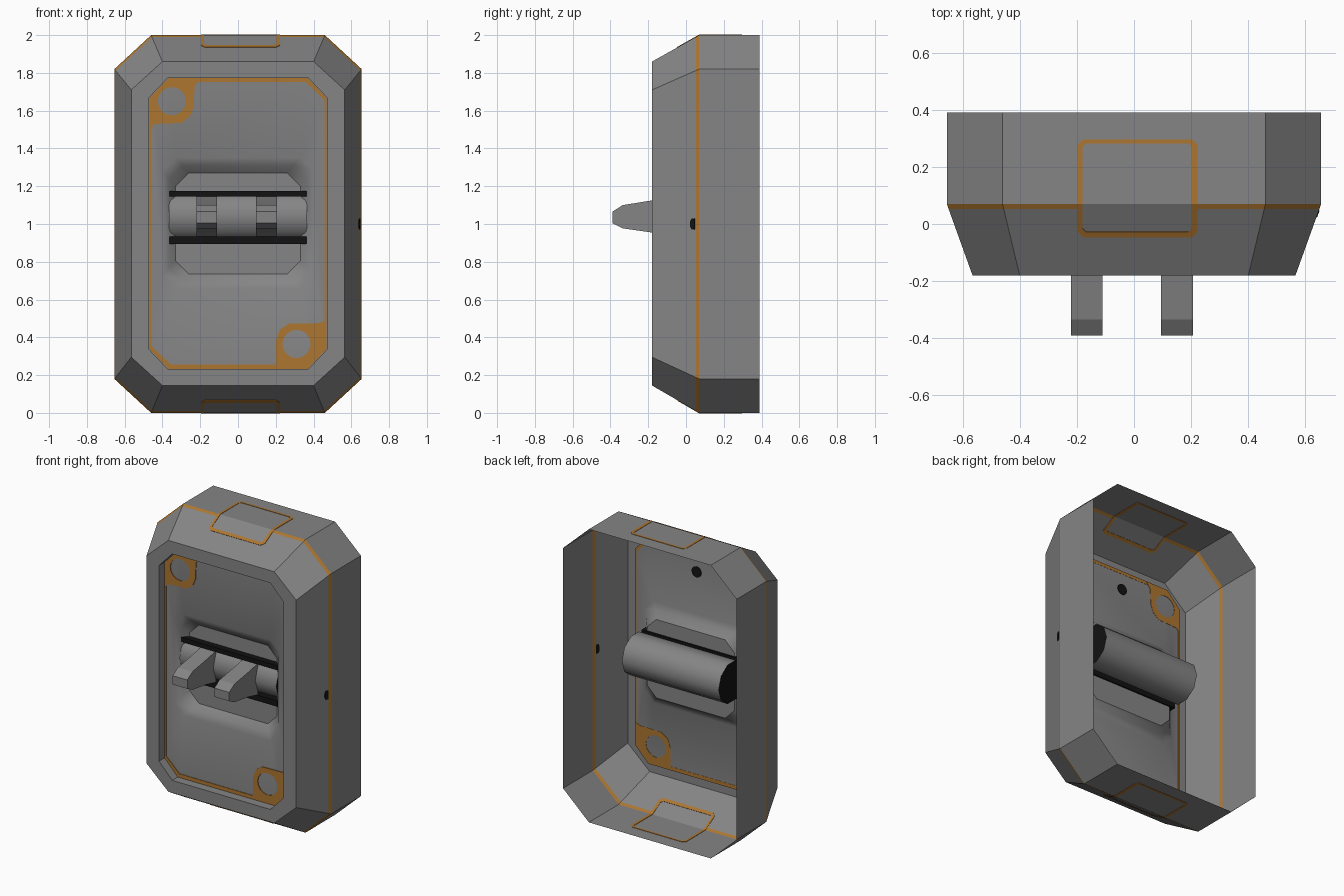
import bpy, bmesh, math

if "Cube" in bpy.data.objects:
    bpy.data.objects.remove(bpy.data.objects["Cube"])


def material(name, rgb):
    m = bpy.data.materials.new(name)
    m.diffuse_color = (*rgb, 1)
    m.use_nodes = True
    m.node_tree.nodes["Principled BSDF"].inputs["Base Color"].default_value = m.diffuse_color
    return m


GREY = material("grey metal", (0.235, 0.235, 0.235))
ORANGE = material("orange trim", (0.42, 0.18, 0.03))
BLACK = material("black", (0.006, 0.006, 0.006))


def make(name, bm, mats, normals=True):
    if normals:
        bmesh.ops.recalc_face_normals(bm, faces=bm.faces)
    me = bpy.data.meshes.new(name)
    bm.to_mesh(me)
    bm.free()
    ob = bpy.data.objects.new(name, me)
    bpy.context.collection.objects.link(ob)
    for m in mats:
        me.materials.append(m)
    return ob


def thicken(ob, t=0.005):
    mod = ob.modifiers.new("thickness", 'SOLIDIFY')
    mod.thickness, mod.offset = t, 0


def octagon(hw, z0, z1, cx, cz, splits=()):
    """Chamfered rectangle in x, z; splits adds points on the level edges."""
    pts = [(-hw + cx, z0)] + [(s, z0) for s in splits] + [(hw - cx, z0), (hw, z0 + cz), (hw, z1 - cz), (hw - cx, z1)]
    return pts + [(s, z1) for s in reversed(splits)] + [(-hw + cx, z1), (-hw, z1 - cz), (-hw, z0 + cz)]


def loft(bm, loops):
    """Joins closed 3D loops of equal length; returns the faces per band."""
    rows = [[bm.verts.new(p) for p in loop] for loop in loops]
    n = len(rows[0])
    return [[bm.faces.new((a[i], a[(i + 1) % n], b[(i + 1) % n], b[i])) for i in range(n)]
            for a, b in zip(rows, rows[1:])]


def at_y(pts, y):
    return [(x, y, z) for x, z in pts]


def box(name, x0, x1, y0, y1, z0, z1, mat):
    bm = bmesh.new()
    bmesh.ops.create_cube(bm, size=1)
    for v in bm.verts:
        v.co = ((x0, x1)[v.co.x > 0], (y0, y1)[v.co.y > 0], (z0, z1)[v.co.z > 0])
    return make(name, bm, [mat])


# Housing: thin open-backed shell with an orange seam, broken at the latches
TAB_L, TAB_R = -0.187, 0.212
split = (TAB_L, TAB_R)
back = octagon(0.655, 0, 2, 0.195, 0.18, split)
front = octagon(0.565, 0.145, 1.86, 0.165, 0.15, split)
lip = octagon(0.47, 0.23, 1.775, 0.10, 0.105, split)
t = 0.018 / 0.25
seam = [(a[0] + (b[0] - a[0]) * t, a[1] + (b[1] - a[1]) * t) for a, b in zip(back, front)]
bm = bmesh.new()
bands = loft(bm, [at_y(back, 0.39), at_y(back, 0.07), at_y(seam, 0.052),
                  at_y(front, -0.18), at_y(lip, -0.18), at_y(lip, -0.12)])
for f in bands[1]:
    c = f.calc_center_median()
    level = c.z < 0.02 or c.z > 1.98
    f.material_index = 0 if level and TAB_L < c.x < TAB_R else 1
make("housing", bm, [GREY, ORANGE])

# Latch outlines wrapped over the top and bottom edges
def latch_loop(x0, x1, y0, y1, c, top):
    xy = [(x0 + c, y0), (x1 - c, y0), (x1, y0 + c), (x1, 0.07), (x1, y1 - c),
          (x1 - c, y1), (x0 + c, y1), (x0, y1 - c), (x0, 0.07), (x0, y0 + c)]
    out = []
    for x, y in xy:
        d = max(0, 0.07 - y) / 0.25
        out.append((x, y, 2 - 0.14 * d if top else 0.145 * d))
    return out

for top in (True, False):
    bm = bmesh.new()
    loft(bm, [latch_loop(-0.197, 0.223, -0.046, 0.296, 0.02, top),
              latch_loop(-0.181, 0.203, -0.026, 0.282, 0.012, top)])
    thicken(make("latch_outline_" + ("top" if top else "bottom"), bm, [ORANGE]))

# Dished front panel, smooth, with a flat octagonal plate at its centre
bm = bmesh.new()
loft(bm, [at_y(octagon(0.47, 0.23, 1.775, 0.10, 0.105), -0.12),
          at_y(octagon(0.40, 0.66, 1.35, 0.07, 0.07), -0.117),
          at_y(octagon(0.365, 0.70, 1.31, 0.07, 0.07), -0.09),
          at_y(octagon(0.33, 0.735, 1.27, 0.07, 0.07), -0.05)])
dish = make("front_panel", bm, [GREY])
dish.data.polygons.foreach_set("use_smooth", [True] * len(dish.data.polygons))

bm = bmesh.new()
bm.faces.new([bm.verts.new(p) for p in at_y(octagon(0.33, 0.735, 1.27, 0.07, 0.07), -0.05)])
make("centre_plate", bm, [GREY])

# Orange panel border
bm = bmesh.new()
loft(bm, [at_y(octagon(0.468, 0.232, 1.773, 0.10, 0.105), -0.121),
          at_y(octagon(0.457, 0.257, 1.752, 0.10, 0.095), -0.121)])
thicken(make("panel_border", bm, [ORANGE]))

# Orange corner tabs with round holes
tabs = {
    "corner_tab_upper": ((-0.35, 1.65), [(-0.467, 1.50), (-0.44, 1.53), (-0.30, 1.535), (-0.255, 1.57),
                         (-0.235, 1.62), (-0.23, 1.73), (-0.20, 1.77), (-0.37, 1.77), (-0.467, 1.67)]),
    "corner_tab_lower": ((0.31, 0.365), [(0.465, 0.49), (0.43, 0.475), (0.27, 0.472), (0.22, 0.44),
                         (0.20, 0.38), (0.20, 0.235), (0.37, 0.235), (0.465, 0.335)]),
}
for name, ((cx, cz), outline) in tabs.items():
    bm = bmesh.new()
    hole = [(cx + 0.075 * math.cos(i * math.pi / 8), cz + 0.075 * math.sin(i * math.pi / 8)) for i in range(16)]
    edges = []
    for pts in (outline, hole):
        vs = [bm.verts.new(p) for p in at_y(pts, -0.1205)]
        edges += [bm.edges.new((vs[i - 1], vs[i])) for i in range(len(vs))]
    bmesh.ops.triangle_fill(bm, edges=edges, use_beauty=True, use_dissolve=False)
    thicken(make(name, bm, [ORANGE]), 0.007)

# Switch drum with black ends, lying through the plate
N, R = 10, 0.14
bm = bmesh.new()
ring = [(0.03 + R * math.cos(2 * math.pi * i / N), 1.04 + R * math.sin(2 * math.pi * i / N)) for i in range(N)]
loft(bm, [[(x, y, z) for y, z in ring] for x in (-0.365, 0.365)])
bmesh.ops.holes_fill(bm, edges=bm.edges, sides=0)
for f in bm.faces:
    f.normal_update()
    f.material_index = 1 if abs(f.normal.x) > 0.9 else 0
drum = make("switch_drum", bm, [GREY, BLACK])
bpy.context.view_layer.objects.active = drum
drum.select_set(True)
bpy.ops.object.shade_smooth_by_angle(angle=math.radians(40))

# Black slots above and below the drum
for name, z0, z1 in (("slot_upper", 1.145, 1.175), ("slot_lower", 0.895, 0.935)):
    box(name, -0.365, 0.365, -0.093, -0.04, z0, z1, BLACK)

# Two switch levers
lever = [(-0.39, 1.065), (-0.335, 1.1), (-0.18, 1.125), (-0.08, 1.145),
         (-0.08, 0.93), (-0.18, 0.955), (-0.335, 0.977), (-0.39, 1.005)]
for name, x0, x1 in (("lever_left", -0.22, -0.11), ("lever_right", 0.095, 0.207)):
    bm = bmesh.new()
    loft(bm, [[(x, y, z) for y, z in lever] for x in (x0, x1)])
    bmesh.ops.holes_fill(bm, edges=bm.edges, sides=0)
    make(name, bm, [GREY])

# Small black marks: right side wall and back of the panel
bm = bmesh.new()
bm.faces.new([bm.verts.new((0.655 - 0.36 * (0.07 - y), y, z)) for y, z in
              ((0.03, 0.97), (0.047, 0.97), (0.047, 1.03), (0.03, 1.03), (0.023, 1.015), (0.023, 0.985))])
thicken(make("side_mark", bm, [BLACK]))
bm = bmesh.new()
bm.faces.new([bm.verts.new((0.037 * math.cos(i * math.pi / 6), -0.113, 1.64 + 0.037 * math.sin(i * math.pi / 6)))
              for i in range(12)])
thicken(make("panel_back_mark", bm, [BLACK]), 0.004)
